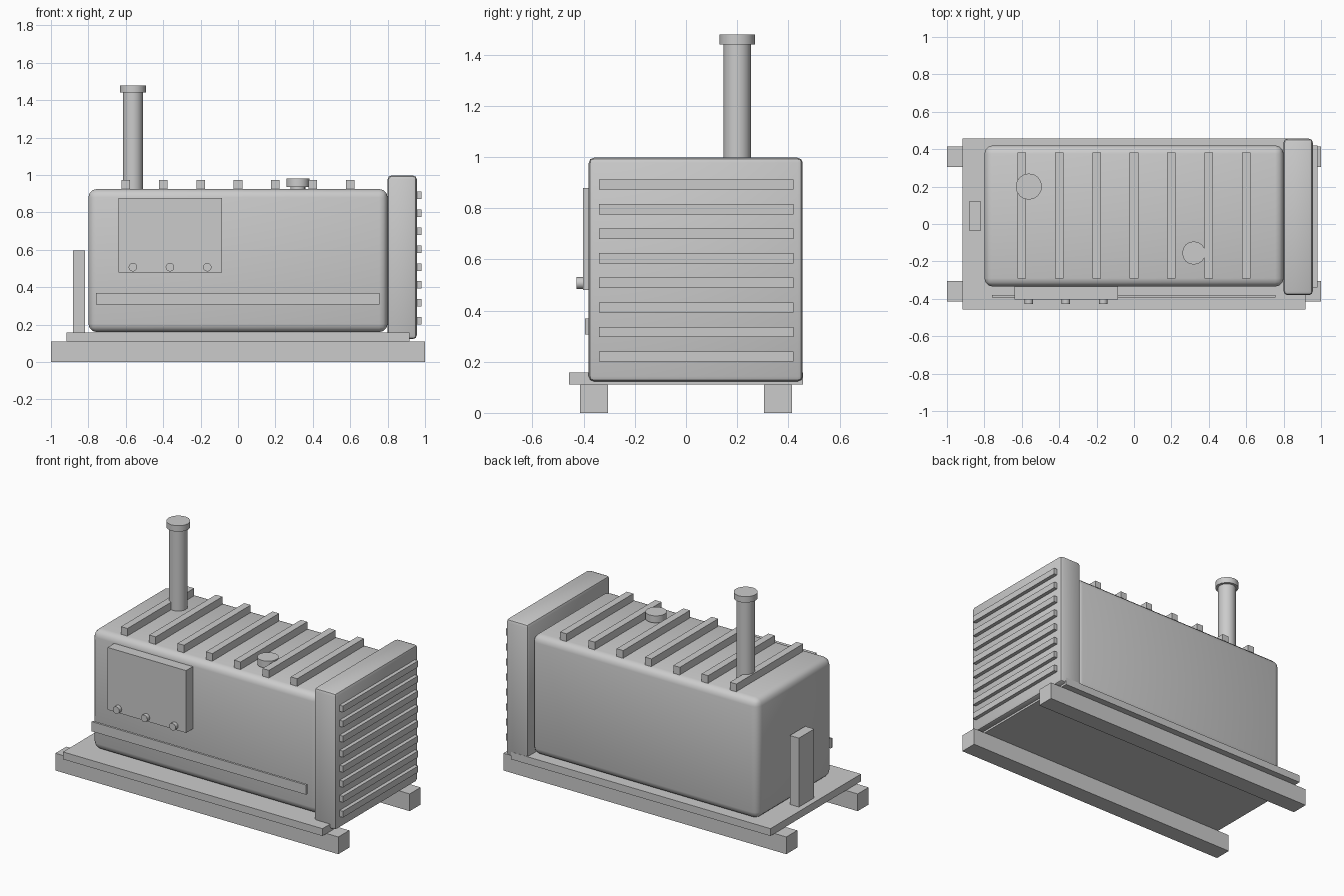
import bpy
import math

if "Cube" in bpy.data.objects:
    bpy.data.objects.remove(bpy.data.objects["Cube"])


def box(name, x, y, z, bevel=0, segments=3):
    """Box from (min, max) ranges, optionally with rounded edges."""
    bpy.ops.mesh.primitive_cube_add(
        size=1, location=[(r[0] + r[1]) / 2 for r in (x, y, z)])
    ob = bpy.context.object
    ob.name = name
    ob.scale = [r[1] - r[0] for r in (x, y, z)]
    bpy.ops.object.transform_apply(location=False, rotation=False, scale=True)
    if bevel:
        mod = ob.modifiers.new("rounding", 'BEVEL')
        mod.width = bevel
        mod.segments = segments
        bpy.ops.object.modifier_apply(modifier=mod.name)
        bpy.ops.object.shade_smooth_by_angle(angle=math.radians(35))
    return ob


def cylinder(name, radius, depth, location, sides=16, rotation=(0, 0, 0)):
    bpy.ops.mesh.primitive_cylinder_add(
        vertices=sides, radius=radius, depth=depth,
        location=location, rotation=rotation)
    ob = bpy.context.object
    ob.name = name
    bpy.ops.object.shade_smooth_by_angle(angle=math.radians(35))
    return ob


# Skids and base plate
for side, y in (("front", -0.36), ("back", 0.36)):
    box(side + "_skid", (-1, 1), (y - 0.055, y + 0.055), (0, 0.11))
box("base_plate", (-0.917, 0.917), (-0.457, 0.457), (0.11, 0.157))

# Main housing and radiator end
box("housing", (-0.8, 0.8), (-0.335, 0.42), (0.16, 0.925), 0.045)
box("radiator", (0.8, 0.956), (-0.38, 0.456), (0.123, 0.997), 0.02, 2)

# Radiator slats
for i in range(8):
    z = 0.22 + i * 0.096
    box(f"radiator_slat_{i + 1}", (0.95, 0.98), (-0.34, 0.42), (z - 0.02, z + 0.02))

# Roof ribs
for i in range(7):
    x = -0.6 + i * 0.2
    box(f"roof_rib_{i + 1}", (x - 0.023, x + 0.023), (-0.292, 0.381), (0.915, 0.973))

# Exhaust stack with cap
cylinder("exhaust_pipe", 0.054, 0.53, (-0.562, 0.2, 1.18))
cylinder("exhaust_cap", 0.07, 0.038, (-0.562, 0.2, 1.459))

# Fuel filler cap
cylinder("fuel_neck", 0.04, 0.03, (0.32, -0.155, 0.93))
cylinder("fuel_cap", 0.062, 0.045, (0.32, -0.155, 0.958))

# Control panel and knobs
box("control_panel", (-0.64, -0.085), (-0.403, -0.335), (0.48, 0.878))
for i, x in enumerate((-0.562, -0.364, -0.164)):
    cylinder(f"knob_{i + 1}", 0.023, 0.03, (x, -0.413, 0.507), 12, (math.pi / 2, 0, 0))

# Lower side strip and upright box at the left end
box("side_strip", (-0.758, 0.757), (-0.394, -0.38), (0.307, 0.369))
box("end_post", (-0.882, -0.818), (-0.035, 0.12), (0.15, 0.597))
